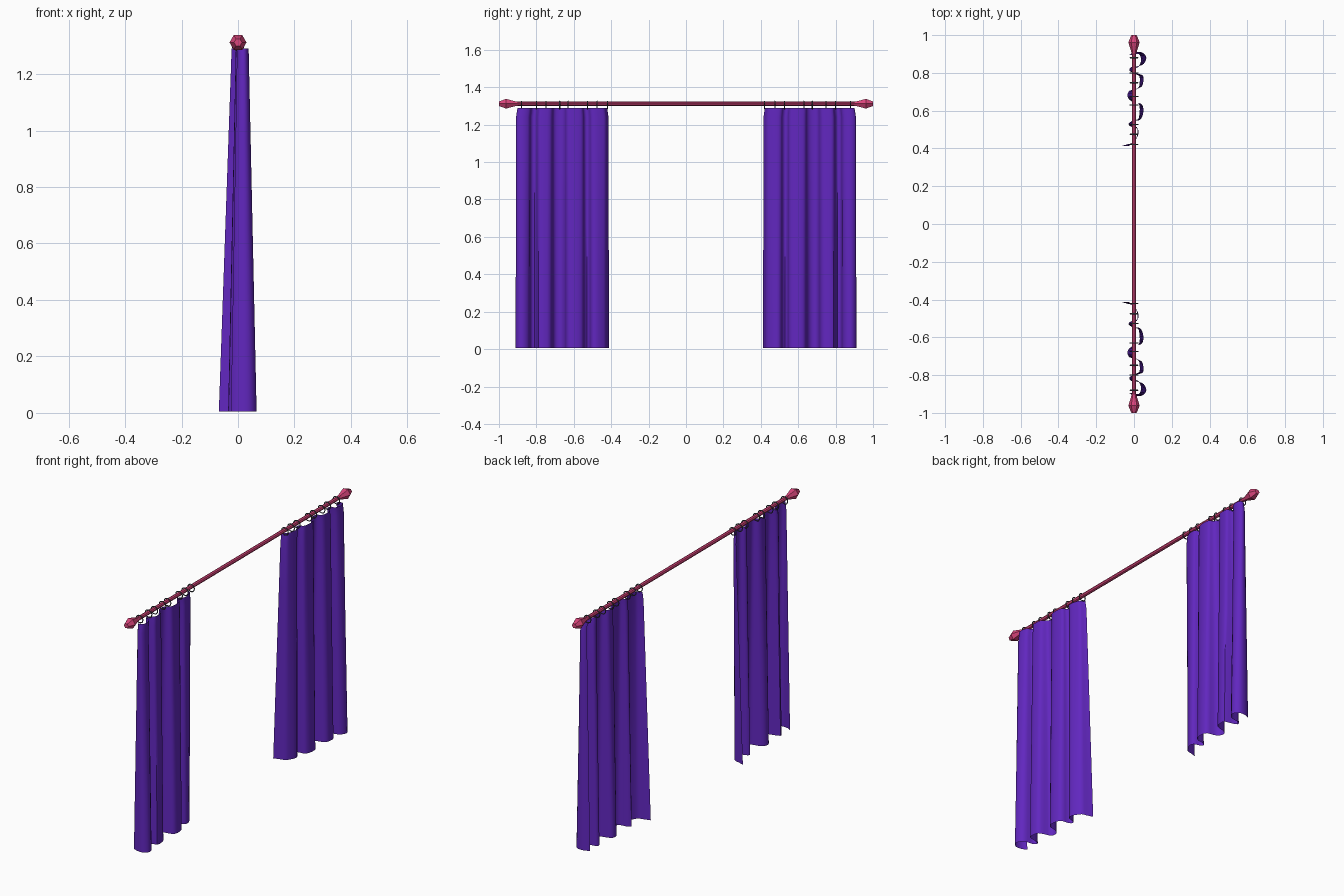
import bpy, bmesh, math
from mathutils import Vector

if "Cube" in bpy.data.objects:
    bpy.data.objects.remove(bpy.data.objects["Cube"])

ROD_Z = 1.312
RING_Y = [0.42, 0.475, 0.527, 0.63, 0.675, 0.748, 0.80, 0.88]

# hem cross-section of one curtain: (y, x), inner edge to outer edge
HEM = [(0.412, -0.068), (0.422, -0.035), (0.43, -0.005), (0.452, 0.012), (0.48, 0.025),
       (0.505, 0.018), (0.515, -0.015), (0.53, -0.03), (0.545, -0.01), (0.55, 0.03),
       (0.575, 0.046), (0.61, 0.05), (0.637, 0.038), (0.645, 0.0), (0.658, -0.025),
       (0.68, -0.035), (0.705, -0.025), (0.715, 0.01), (0.728, 0.042), (0.76, 0.05),
       (0.788, 0.046), (0.797, 0.01), (0.81, -0.025), (0.83, -0.015), (0.836, 0.025),
       (0.848, 0.052), (0.88, 0.066), (0.904, 0.05), (0.911, 0.025), (0.906, -0.005),
       (0.895, -0.025)]


def material(name, rgb):
    m = bpy.data.materials.new(name)
    m.diffuse_color = (*rgb, 1)
    m.use_nodes = True
    m.node_tree.nodes["Principled BSDF"].inputs["Base Color"].default_value = m.diffuse_color
    return m


def make_object(name, bm, mat, smooth=None):
    bmesh.ops.recalc_face_normals(bm, faces=bm.faces)
    me = bpy.data.meshes.new(name)
    bm.to_mesh(me)
    bm.free()
    ob = bpy.data.objects.new(name, me)
    bpy.context.collection.objects.link(ob)
    me.materials.append(mat)
    if smooth:
        bpy.ops.object.select_all(action='DESELECT')
        bpy.context.view_layer.objects.active = ob
        ob.select_set(True)
        bpy.ops.object.shade_smooth_by_angle(angle=math.radians(smooth))
    return ob


def lathe_y(name, profile, sides, mat):
    """Closed solid turned about the rod axis; profile is (y, radius)."""
    bm = bmesh.new()
    loops = []
    for y, r in profile:
        loops.append([bm.verts.new((r * math.cos(2 * math.pi * i / sides), y,
                                    ROD_Z + r * math.sin(2 * math.pi * i / sides)))
                      for i in range(sides)])
    for a, b in zip(loops, loops[1:]):
        for i in range(sides):
            j = (i + 1) % sides
            bm.faces.new((a[i], a[j], b[j], b[i]))
    bm.faces.new(loops[0])
    bm.faces.new(loops[-1])
    return make_object(name, bm, mat)


def smooth_path(pts, steps):
    """Catmull-Rom curve through the points."""
    p = [Vector(q) for q in pts]
    p = [2 * p[0] - p[1]] + p + [2 * p[-1] - p[-2]]
    out = []
    for a, b, c, d in zip(p, p[1:], p[2:], p[3:]):
        for k in range(steps):
            t = k / steps
            out.append(0.5 * (2 * b + (c - a) * t + (2 * a - 5 * b + 4 * c - d) * t * t
                              + (3 * b - a - 3 * c + d) * t ** 3))
    return out + [p[-2]]


def curtain(name, side, mat):
    bm = bmesh.new()
    path = smooth_path(HEM, 2)
    rows = []
    for z in (0.005, 0.33, 0.66, 0.98, 1.24, 1.29):
        t = z / 1.29
        gather = 0.97 if z > 1.27 else 1.0      # heading draws in slightly
        row = []
        for y, x in path:
            xx = x * (1 - 0.55 * t) + 0.008 * t
            yy = 0.66 + (y - 0.66) * gather * (1 - 0.01 * t)
            row.append(bm.verts.new((xx, side * yy, z)))
        rows.append(row)
    for a, b in zip(rows, rows[1:]):
        for i in range(len(a) - 1):
            bm.faces.new((a[i], a[i + 1], b[i + 1], b[i]))
    return make_object(name, bm, mat, 50)


def ring(name, y, mat):
    bm = bmesh.new()
    n, m, major, minor = 14, 5, 0.021, 0.003
    grid = []
    for i in range(n):
        u = 2 * math.pi * i / n
        grid.append([])
        for j in range(m):
            v = 2 * math.pi * j / m
            r = major + minor * math.cos(v)
            grid[-1].append(bm.verts.new((r * math.cos(u), y + minor * math.sin(v),
                                          ROD_Z - 0.007 + r * math.sin(u))))
    for i in range(n):
        for j in range(m):
            k, l = (i + 1) % n, (j + 1) % m
            bm.faces.new((grid[i][j], grid[k][j], grid[k][l], grid[i][l]))
    return make_object(name, bm, mat, 80)


pink = material("rod_pink", (0.70, 0.06, 0.20))
purple = material("curtain_purple", (0.12, 0.02, 0.52))
metal = material("ring_metal", (0.07, 0.08, 0.10))

# rod
lathe_y("curtain_rod", [(-0.91, 0.011), (0.91, 0.011)], 8, pink)

# both sides: finial, curtain panel and its rings
for side, label in ((-1, "left"), (1, "right")):
    lathe_y(f"finial_{label}", [(side * y, r) for y, r in
            ((0.895, 0.011), (0.91, 0.014), (0.962, 0.030), (1.0, 0.014))], 6, pink)
    curtain(f"curtain_{label}", side, purple)
    for i, y in enumerate(RING_Y):
        ring(f"ring_{label}_{i + 1}", side * y, metal)
